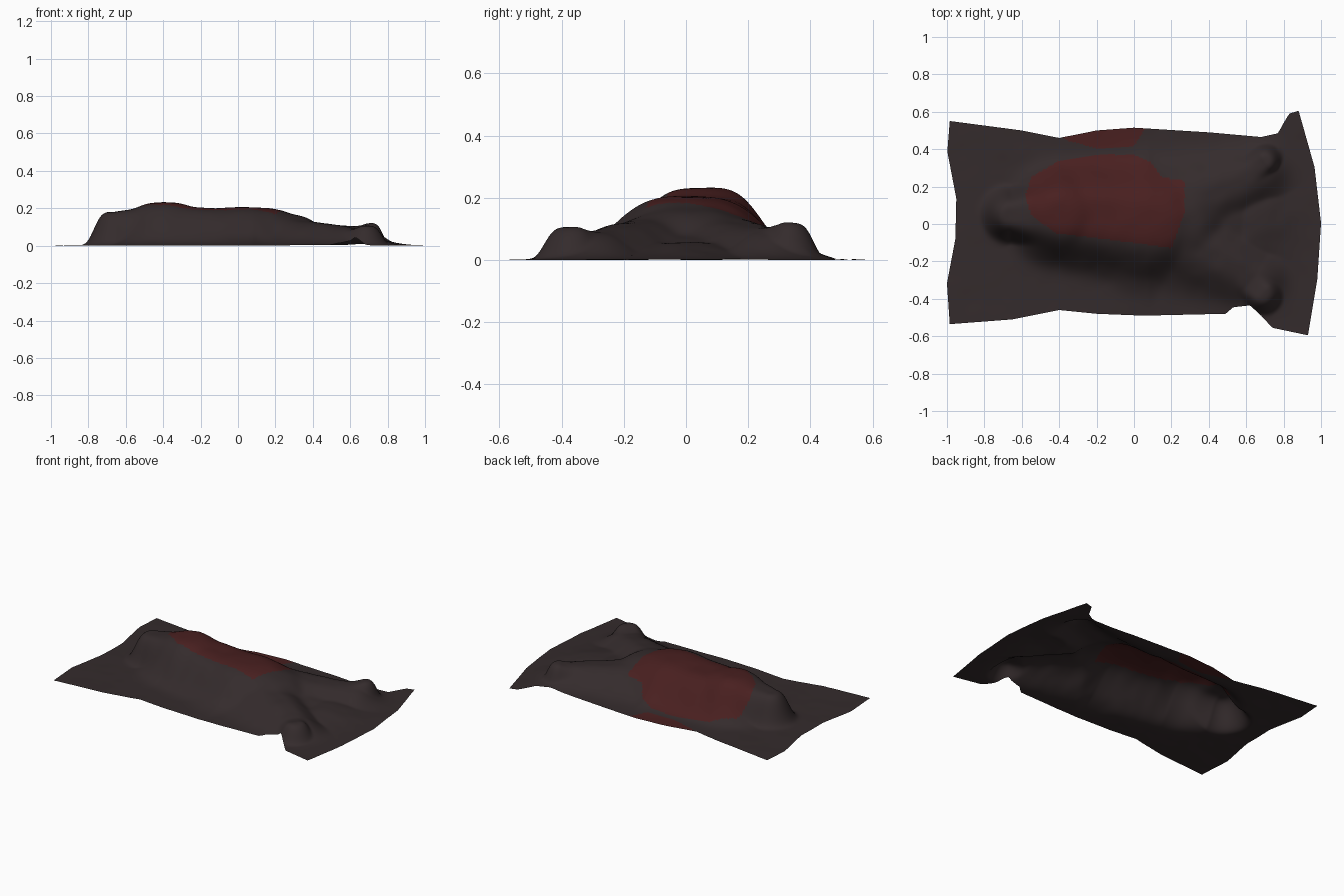
import bpy, math
from mathutils import Vector, noise

if "Cube" in bpy.data.objects:
    bpy.data.objects.remove(bpy.data.objects["Cube"])


def mat(name, col):
    m = bpy.data.materials.new(name)
    m.diffuse_color = (*col, 1)
    m.use_nodes = True
    m.node_tree.nodes["Principled BSDF"].inputs["Base Color"].default_value = m.diffuse_color
    return m


def interp(pts, x):
    if x <= pts[0][0]:
        return pts[0][1]
    for (a, p), (b, q) in zip(pts, pts[1:]):
        if x <= b:
            return p + (q - p) * (x - a) / (b - a)
    return pts[-1][1]


# Hem of the sheet: far and near edges as y(x), end edges as x(v)
FAR = [(-.98, .55), (-.6, .5), (-.4, .46), (-.2, .5), (0, .515), (.4, .49),
       (.68, .465), (.77, .485), (.8, .54), (.83, .59), (.88, .605)]
NEAR = [(-.98, -.535), (-.65, -.51), (-.4, -.46), (-.2, -.48), (.05, -.49), (.49, -.48),
        (.53, -.445), (.62, -.435), (.68, -.49), (.74, -.555), (.93, -.595)]
LEFT = [(0, -.985), (.2, -1), (.42, -.955), (.62, -.95), (.85, -.998), (1, -.985)]
RIGHT = [(0, .93), (.25, .98), (.5, 1), (.75, .965), (1, .88)]

# Shape beneath: tapered capsules (x, y, half-height radius, height) and steepness
BODY = [
    ((-.66, .05, .11, .18), (-.40, .05, .20, .213), 4),       # head to chest
    ((-.40, .05, .20, .213), (.08, .01, .25, .188), 3.6),     # torso
    ((.08, .01, .25, .188), (.26, .01, .20, .16), 3.2),       # hips
    ((.22, -.05, .20, .15), (.64, -.29, .12, .088), 2.6),     # near leg
    ((.22, .08, .20, .15), (.66, .27, .12, .092), 2.6),       # far leg
    ((.62, -.31, .09, .08), (.685, -.37, .085, .108), 4),     # near foot
    ((.60, .26, .09, .08), (.70, .335, .075, .118), 4),       # far foot
    ((.26, .02, .20, .13), (.58, .0, .20, .055), 2.6),        # cloth between legs
]


def height(x, y):
    total = 0
    for a, b, steep in BODY:
        dx, dy = b[0] - a[0], b[1] - a[1]
        t = max(0, min(1, ((x - a[0]) * dx + (y - a[1]) * dy) / (dx * dx + dy * dy)))
        d = math.hypot(x - a[0] - t * dx, y - a[1] - t * dy)
        r = a[2] + t * (b[2] - a[2])
        h = a[3] + t * (b[3] - a[3])
        total += (h * math.exp(-.69 * (d / r) ** steep)) ** 9
    z = total ** (1 / 9)
    # soft wrinkles, stronger on the slopes
    n = noise.noise(Vector((x * 5, y * 7, 1.3))) + .5 * noise.noise(Vector((x * 12, y * 12, 5)))
    slope = max(0, min(1, z / .08))
    return max(.002, z + .004 + n * (.002 + .007 * slope * (1 - z / .25)))


# Stain outlines on the cloth
STAIN = [(-.58, .15), (-.55, .25), (-.4, .34), (-.2, .37), (0, .372), (.09, .33), (.15, .25),
         (.27, .23), (.27, .06), (.2, -.13), (0, -.10), (-.2, -.075), (-.42, -.05), (-.55, .05)]
HEM_STAIN = [(-.37, .45), (-.2, .405), (.0, .415), (.07, .53), (-.4, .53)]


def inside(poly, x, y):
    hit = False
    for (x1, y1), (x2, y2) in zip(poly, poly[1:] + poly[:1]):
        if (y1 > y) != (y2 > y) and x < x1 + (y - y1) * (x2 - x1) / (y2 - y1):
            hit = not hit
    return hit


# Draped sheet grid
NX, NY = 200, 120
verts, faces = [], []
for j in range(NY + 1):
    v = j / NY
    x0, x1 = interp(LEFT, v), interp(RIGHT, v)
    for i in range(NX + 1):
        x = x0 + (x1 - x0) * i / NX
        lo, hi = interp(NEAR, x), interp(FAR, x)
        y = lo + (hi - lo) * v
        verts.append((x, y, height(x, y)))
for j in range(NY):
    for i in range(NX):
        k = j * (NX + 1) + i
        faces.append((k, k + 1, k + NX + 2, k + NX + 1))
zmin = min(p[2] for p in verts)
verts = [(x, y, z - zmin) for x, y, z in verts]

me = bpy.data.meshes.new("draped_sheet")
me.from_pydata(verts, [], faces)
me.materials.append(mat("dark grey cloth", (.034, .024, .025)))
me.materials.append(mat("dark red stain", (.066, .014, .014)))
for p in me.polygons:
    c = p.center
    p.use_smooth = True
    if inside(STAIN, c.x, c.y) or inside(HEM_STAIN, c.x, c.y):
        p.material_index = 1
sheet = bpy.data.objects.new("draped_sheet", me)
bpy.context.collection.objects.link(sheet)
